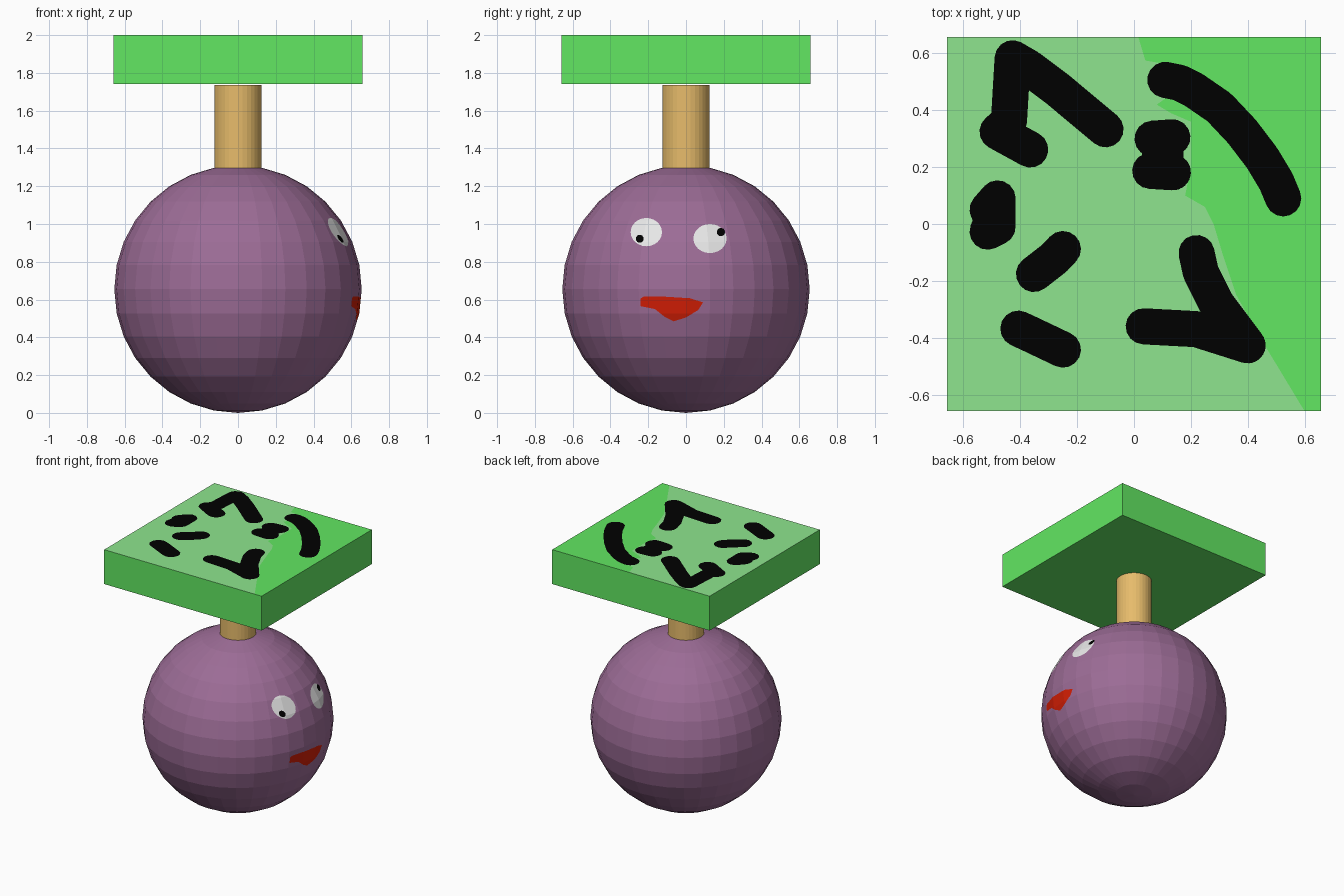
import bpy, bmesh, math
from mathutils import Vector
from mathutils.bvhtree import BVHTree
from mathutils.geometry import delaunay_2d_cdt

if "Cube" in bpy.data.objects:
    bpy.data.objects.remove(bpy.data.objects["Cube"])

S = 0.658          # half width of slab
R = 0.655          # radius of ball


def mat(name, r, g, b):
    m = bpy.data.materials.new(name)
    lin = [((c / 255 + 0.055) / 1.055) ** 2.4 if c > 10 else c / 255 / 12.92 for c in (r, g, b)]
    m.diffuse_color = (*lin, 1)
    m.use_nodes = True
    m.node_tree.nodes["Principled BSDF"].inputs["Base Color"].default_value = m.diffuse_color
    return m


green = mat("leaf green", 99, 233, 99)
pale = mat("pale green", 142, 229, 142)
black = mat("black", 0, 0, 0)
wood = mat("wood", 231, 188, 107)
purple = mat("purple", 156, 108, 150)
white = mat("white", 238, 238, 238)
red = mat("red", 212, 30, 5)


def finish(bm, name, mats):
    me = bpy.data.meshes.new(name)
    bm.to_mesh(me)
    bm.free()
    for m in mats:
        me.materials.append(m)
    ob = bpy.data.objects.new(name, me)
    bpy.context.collection.objects.link(ob)
    return ob


def overlay(shapes):
    """Cut overlapping counter-clockwise polygons into triangles; each keeps its topmost shape index."""
    pts, faces = [], []
    for s in shapes:
        faces.append(list(range(len(pts), len(pts) + len(s))))
        pts += [Vector(p) for p in s]
    vs, _, fs, _, _, orig = delaunay_2d_cdt(pts, [], faces, 1, 1e-5)
    return vs, [(f, max(o)) for f, o in zip(fs, orig) if o]


def ellipse(cx, cy, rx, ry, n=24):
    return [(cx + rx * math.cos(2 * math.pi * i / n), cy + ry * math.sin(2 * math.pi * i / n))
            for i in range(n)]


def capsule(a, b, r, n=9):
    """Round-ended bar from a to b."""
    ang = math.atan2(b[1] - a[1], b[0] - a[0])
    out = []
    for c, start in ((b, ang - math.pi / 2), (a, ang + math.pi / 2)):
        for i in range(n):
            t = start + math.pi * i / (n - 1)
            out.append((c[0] + r * math.cos(t), c[1] + r * math.sin(t)))
    return out


# slab with painted top
pale_area = [(-S, -S), (0.60, -S), (0.45, -0.41), (0.36, -0.25), (0.31, -0.1), (0.28, 0),
             (0.25, 0.06), (0.18, 0.10), (0.2, 0.2), (0.2, 0.36), (0.13, 0.39), (0.08, 0.42),
             (0.15, 0.47), (0.1, 0.565), (0.04, 0.575), (0.015, S), (-S, S)]
strokes = [
    [(-.365, .262), (-.48, .325), (-.44, .36), (-.427, .583), (-.37, .55), (-.27, .475), (-.1, .333)],
    [(.11, .507), (.16, .497), (.21, .472), (.3, .41), (.38, .325), (.45, .233), (.5, .15), (.525, .09)],
    [(.065, .3), (.135, .305), (.11, .29), (.11, .2), (.137, .182), (.057, .187), (.092, .2), (.092, .29)],
    [(-.48, .09), (-.515, .05), (-.497, .02), (-.515, -.027), (-.48, -.01), (-.48, .09)],
    [(-.25, -.088), (-.28, -.12), (-.352, -.176)],
    [(-.407, -.368), (-.37, -.385), (-.25, -.442)],
    [(.22, -.102), (.235, -.17), (.29, -.28), (.4, -.427), (.22, -.37), (.034, -.36)],
]
shapes = [[(-S, -S), (S, -S), (S, S), (-S, S)], pale_area]
for s in strokes:
    shapes += [capsule(a, b, 0.0635) for a, b in zip(s, s[1:])]
vs, tris = overlay(shapes)
bm = bmesh.new()
bv = [bm.verts.new((v.x, v.y, 2.0)) for v in vs]
for f, top in tris:
    bm.faces.new([bv[i] for i in f]).material_index = min(top, 2)
rim = [e for e in bm.edges if e.is_boundary]
ext = bmesh.ops.extrude_edge_only(bm, edges=rim)["geom"]
for g in ext:
    if isinstance(g, bmesh.types.BMVert):
        g.co.z = 1.74
    elif isinstance(g, bmesh.types.BMFace):
        g.material_index = 0
base = bmesh.ops.holes_fill(bm, edges=[e for e in bm.edges if e.is_boundary], sides=0)
for f in base["faces"]:
    f.material_index = 0
bmesh.ops.recalc_face_normals(bm, faces=bm.faces)
finish(bm, "slab", [green, pale, black])

# wooden post
bm = bmesh.new()
bmesh.ops.create_cone(bm, cap_ends=True, segments=32, radius1=0.125, radius2=0.125, depth=0.45)
bmesh.ops.translate(bm, verts=bm.verts, vec=(0, 0, 1.51))
finish(bm, "post", [wood])

# ball with eyes and mouth cut into its +x side
bm = bmesh.new()
bmesh.ops.create_uvsphere(bm, u_segments=32, v_segments=16, radius=R)
bmesh.ops.translate(bm, verts=bm.verts, vec=(0, 0, R))
bm.normal_update()
tree = BVHTree.FromBMesh(bm)
mouth = [(-.24, .565), (-.165, .55), (-.115, .51), (-.065, .485), (0, .505), (.065, .545),
         (.09, .585), (.02, .607), (-.14, .617), (-.225, .615), (-.24, .605)]
features = [(mouth, 2), (ellipse(-.21, .957, .083, .075), 1), (ellipse(.127, .923, .088, .077), 1),
            (ellipse(-.245, .922, .021, .021, 14), 3), (ellipse(.185, .957, .022, .022, 14), 3)]
front = [f for f in bm.faces if f.normal.x > 0.5]
shapes = [[(v.co.y, v.co.z) for v in f.verts] for f in front]
n_front = len(front)
vs, tris = overlay(shapes + [s for s, _ in features])
bmesh.ops.delete(bm, geom=front, context='FACES')
new = []
for v in vs:
    origin = Vector((2, v.x, v.y))
    hit = tree.ray_cast(origin, Vector((-1, 0, 0)))[0]
    if hit is None:
        hit = tree.find_nearest(Vector((math.sqrt(max(0, R * R - v.x ** 2 - (v.y - R) ** 2)), v.x, v.y)))[0]
    new.append(bm.verts.new(hit))
for f, top in tris:
    bm.faces.new([new[i] for i in f]).material_index = features[top - n_front][1] if top >= n_front else 0
bmesh.ops.remove_doubles(bm, verts=bm.verts, dist=1e-4)
bm.normal_update()
finish(bm, "ball", [purple, white, red, black])
